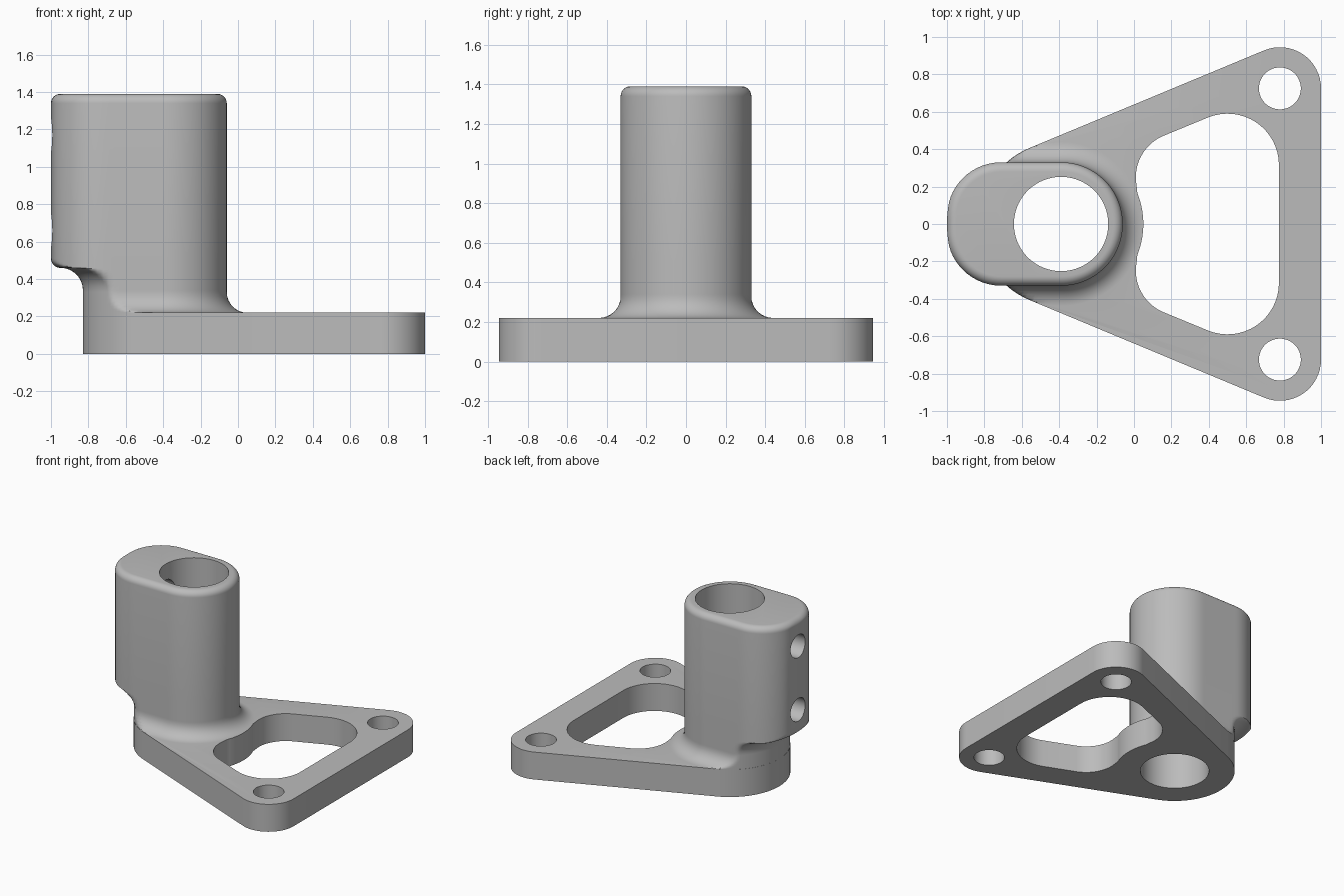
import bpy, bmesh, math
from math import sin, cos, radians, sqrt, hypot, tau

default = bpy.data.objects.get("Cube")
if default:
    bpy.data.objects.remove(default, do_unlink=True)

grey = bpy.data.materials.new("cast grey")
grey.use_nodes = True
GREY = (0.5, 0.5, 0.5, 1)
grey.diffuse_color = GREY
grey.node_tree.nodes["Principled BSDF"].inputs["Base Color"].default_value = GREY

BORE_X, WALL, HUB = -0.39, 0.33, 0.44      # bore centre, tower half width, hub radius
LUG_X, LUG_Y, LUG_R = 0.78, 0.725, 0.22    # corner lugs
PLATE_H, TOP = 0.22, 1.39


def arc(cx, cy, r, a0, a1, n=16):
    angles = [radians(a0 + (a1 - a0) * i / n) for i in range(n + 1)]
    return [(cx + r * cos(a), cy + r * sin(a)) for a in angles]


def mirrored(half):
    """Close an outline symmetric about the x axis."""
    return half + [(x, -y) for x, y in reversed(half) if abs(y) > 1e-5]


def loft(name, rings):
    """Skin equal-sized rings of 3D points and cap both ends."""
    bm = bmesh.new()
    rows = [[bm.verts.new(p) for p in ring] for ring in rings]
    n = len(rows[0])
    for low, high in zip(rows, rows[1:]):
        for i in range(n):
            j = (i + 1) % n
            bm.faces.new((low[i], low[j], high[j], high[i]))
    bm.faces.new(rows[0][::-1])
    bm.faces.new(rows[-1])
    bmesh.ops.recalc_face_normals(bm, faces=bm.faces)
    mesh = bpy.data.meshes.new(name)
    bm.to_mesh(mesh)
    bm.free()
    mesh.materials.append(grey)
    obj = bpy.data.objects.new(name, mesh)
    bpy.context.collection.objects.link(obj)
    return obj


def prism(name, outline, z0, z1):
    return loft(name, [[(x, y, z) for x, y in outline] for z in (z0, z1)])


def cylinder(name, x, y, r, z0, z1, n=64):
    return prism(name, arc(x, y, r, 0, 360 - 360 / n, n - 1), z0, z1)


def combine(target, tool, operation):
    mod = target.modifiers.new(tool.name, 'BOOLEAN')
    mod.object, mod.operation, mod.solver = tool, operation, 'EXACT'
    bpy.context.view_layer.objects.active = target
    bpy.ops.object.modifier_apply(modifier=mod.name)
    bpy.data.objects.remove(tool, do_unlink=True)


# Base plate: hull of the hub circle and two lugs
span = (LUG_X - BORE_X, LUG_Y)
lean = 90 + math.degrees(math.atan2(span[1], span[0]) - math.asin((HUB - LUG_R) / hypot(*span)))
bracket = prism("bracket", mirrored(arc(LUG_X, LUG_Y, LUG_R, 0, lean)
                                    + arc(BORE_X, 0, HUB, lean, 180, 24)), 0, PLATE_H)


# Tower cross-section: round on the bore side, rounded box on the clamp side
def section_distance(x, y):
    if x > 0:
        return hypot(x, y) - WALL
    corner = 0.29
    qx, qy = -x - (0.61 - corner), abs(y) - (WALL - corner)
    return hypot(max(qx, 0), max(qy, 0)) + min(max(qx, qy), 0) - corner


def section_radius(a, offset):
    low, high = 0.0, 1.0
    for _ in range(30):
        mid = (low + high) / 2
        if section_distance(mid * cos(a), mid * sin(a)) < offset:
            low = mid
        else:
            high = mid
    return low


def quarter(r, t):
    """Gap between a quarter-round of radius r and its tangent at depth t."""
    t = min(max(t, 0), r)
    return r - sqrt(r * r - (r - t) ** 2)


FOOT, NECK, EDGE = 0.11, 0.12, 0.05
NECK_Z, SHELF_Z = 0.34, 0.46


def tower_ring(z, count=128):
    ring = []
    for i in range(count):
        a = tau * i / count
        r = section_radius(a, quarter(FOOT, z - PLATE_H) - quarter(EDGE, TOP - z))
        if z <= SHELF_Z:
            limit = HUB - 0.001 + quarter(NECK, SHELF_Z - max(z, NECK_Z))
        else:
            limit = 0.61 - quarter(EDGE, z - SHELF_Z)
        if z < PLATE_H:
            limit -= 0.02
        r = min(r, limit)
        ring.append((BORE_X + r * cos(a), r * sin(a), z))
    return ring


def rounded_steps(z0, z1, ease, n=8):
    """Heights bunched toward the start of a curve."""
    return [z0 + (z1 - z0) * ease(i / n) for i in range(n + 1)]


def slow_start(t):
    return 1 - cos(t * math.pi / 2)


def slow_end(t):
    return sin(t * math.pi / 2)


levels = [0.15] + rounded_steps(PLATE_H, PLATE_H + FOOT, slow_start)
levels += rounded_steps(NECK_Z, SHELF_Z, slow_end)
levels += rounded_steps(SHELF_Z + 0.0005, SHELF_Z + EDGE, slow_start)
levels += rounded_steps(TOP - EDGE, TOP, slow_end)
combine(bracket, loft("tower", [tower_ring(z) for z in levels]), 'UNION')

# Main bore and lug holes
combine(bracket, cylinder("bore", BORE_X, 0, 0.252, -0.1, 1.5, 96), 'DIFFERENCE')
for side in (-1, 1):
    combine(bracket, cylinder("lug_hole", LUG_X, side * LUG_Y, 0.112, -0.1, 0.4), 'DIFFERENCE')

# Lightening window, concave around the hub
window = mirrored(arc(0.5, 0.315, 0.275, 0, 112.4) + arc(0.25, 0.25, 0.24, 112.4, 190)
                  + arc(BORE_X, 0, HUB, 22, 0, 8))
combine(bracket, prism("window", window, -0.1, 0.4), 'DIFFERENCE')

# Clamp screw holes running from the end face into the bore
for z in (0.66, 1.17):
    circle = arc(0, z, 0.092, 0, 351, 39)
    combine(bracket, loft("screw_hole", [[(x, p, q) for p, q in circle]
                                         for x in (-1.1, -0.45)]), 'DIFFERENCE')

# Smooth rounded surfaces, crisp machined edges
bpy.ops.object.select_all(action='DESELECT')
bracket.select_set(True)
bpy.context.view_layer.objects.active = bracket
bpy.ops.object.shade_smooth_by_angle(angle=radians(35))
